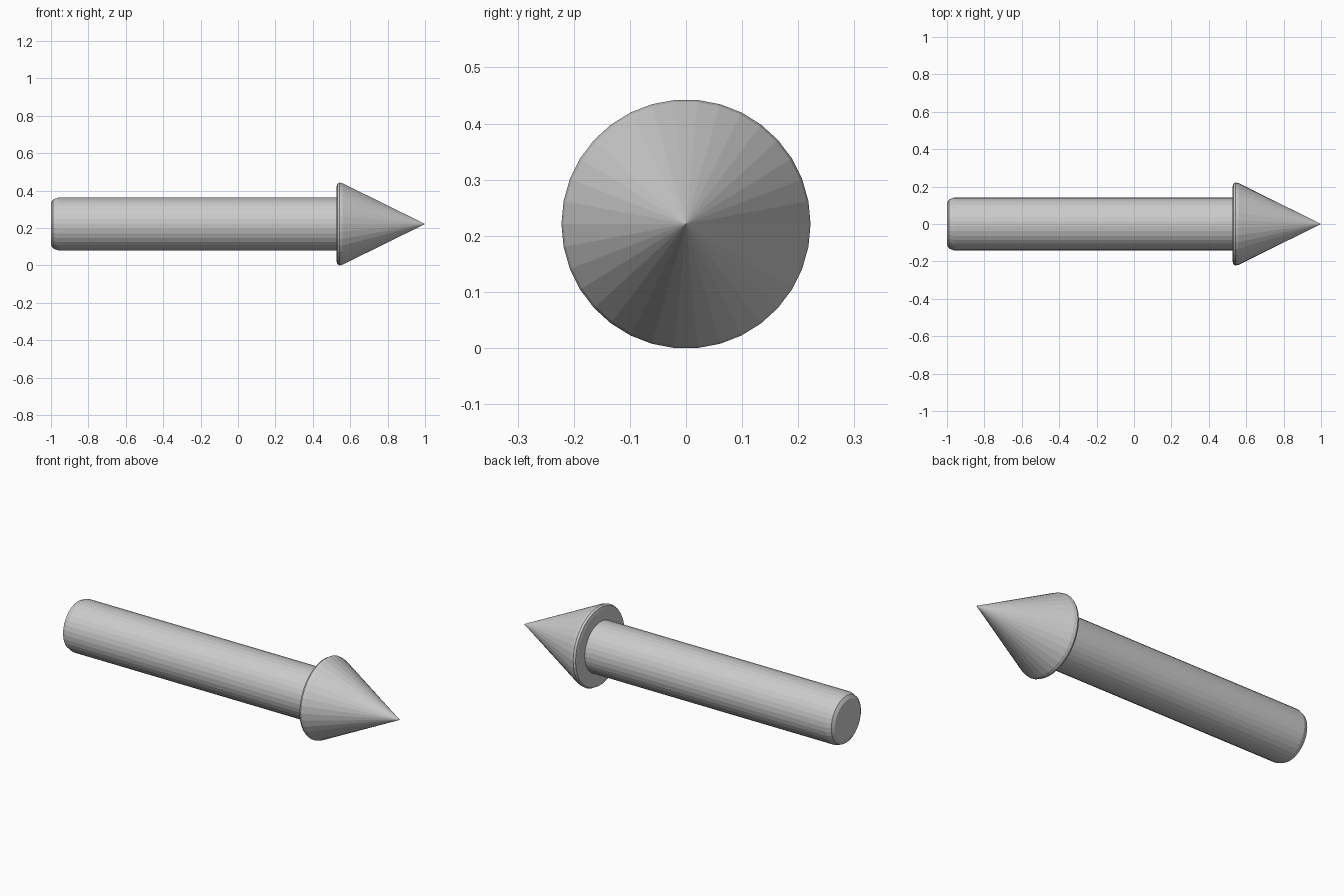
import bpy, bmesh, math

if "Cube" in bpy.data.objects:
    bpy.data.objects.remove(bpy.data.objects["Cube"])

SIDES = 34
AXIS_Z = 0.221


def lathe_x(name, profile):
    """Revolve (x, radius) points around the arrow's long axis."""
    bm = bmesh.new()
    rings = []
    for x, r in profile:
        if r == 0:
            rings.append([bm.verts.new((x, 0, AXIS_Z))])
            continue
        ring = []
        for i in range(SIDES):
            a = 2 * math.pi * i / SIDES
            ring.append(bm.verts.new((x, r * math.cos(a), AXIS_Z + r * math.sin(a))))
        rings.append(ring)
    for a, b in zip(rings, rings[1:]):
        for i in range(SIDES):
            j = (i + 1) % SIDES
            if len(b) == 1:
                bm.faces.new((a[i], a[j], b[0]))
            else:
                bm.faces.new((a[i], a[j], b[j], b[i]))
    # Close the flat butt end
    bm.faces.new(rings[0])
    bmesh.ops.recalc_face_normals(bm, faces=bm.faces)
    mesh = bpy.data.meshes.new(name)
    bm.to_mesh(mesh)
    bm.free()
    obj = bpy.data.objects.new(name, mesh)
    bpy.context.collection.objects.link(obj)
    return obj


# Arrow in one skin: rounded butt, straight shaft, flat shoulder, rounded rim, cone
lathe_x("arrow", [
    (-1.0, 0.113), (-0.989, 0.131), (-0.963, 0.141),   # rounded butt
    (0.527, 0.141),                                    # shaft
    (0.527, 0.199), (0.531, 0.216),                    # shoulder and rim
    (0.542, 0.222), (0.560, 0.218),
    (1.0, 0.0),                                        # tip
])
